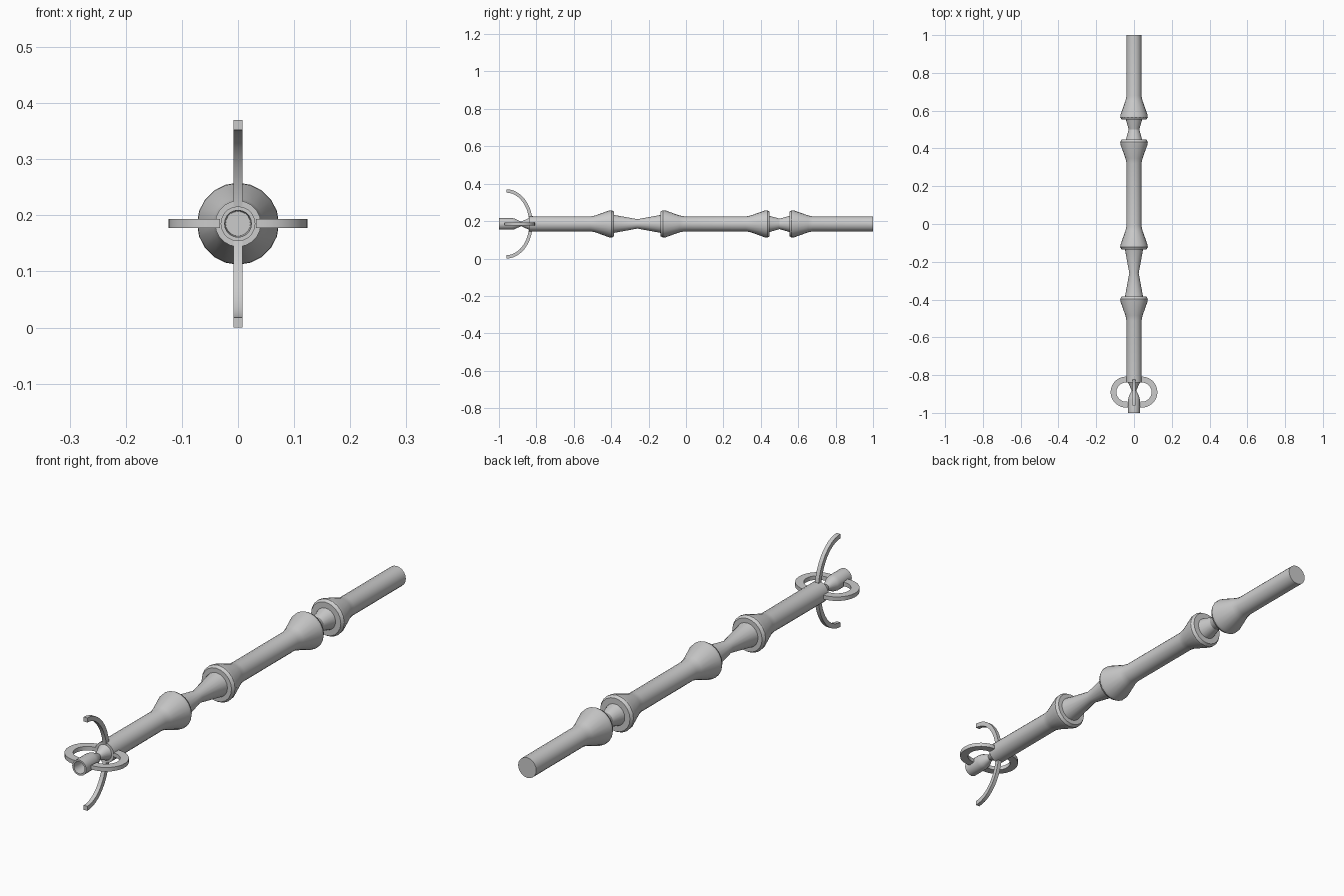
import bpy, bmesh, math

if "Cube" in bpy.data.objects:
    bpy.data.objects.remove(bpy.data.objects["Cube"])

AXIS_Z = 0.185
SIDES = 20


def finish(name, bm, angle):
    bmesh.ops.remove_doubles(bm, verts=bm.verts, dist=1e-5)
    bmesh.ops.recalc_face_normals(bm, faces=bm.faces)
    mesh = bpy.data.meshes.new(name)
    bm.to_mesh(mesh)
    bm.free()
    ob = bpy.data.objects.new(name, mesh)
    bpy.context.collection.objects.link(ob)
    bpy.ops.object.select_all(action='DESELECT')
    ob.select_set(True)
    bpy.context.view_layer.objects.active = ob
    bpy.ops.object.shade_smooth_by_angle(angle=math.radians(angle))
    return ob


def lathe(name, profile):
    """Revolve (y, radius) points around the long axis and cap both ends."""
    bm = bmesh.new()
    rings = []
    for y, r in profile:
        rings.append([bm.verts.new((r * math.cos(a), y, AXIS_Z + r * math.sin(a)))
                      for a in (2 * math.pi * i / SIDES for i in range(SIDES))])
    for a, b in zip(rings, rings[1:]):
        for i in range(SIDES):
            j = (i + 1) % SIDES
            bm.faces.new((a[i], a[j], b[j], b[i]))
    bm.faces.new(rings[0])
    bm.faces.new(rings[-1])
    return finish(name, bm, 30)


def arc_bar(name, corner, start, end, steps):
    """Sweep a four-cornered section; corner(angle, k) gives each point."""
    bm = bmesh.new()
    rings = []
    for s in range(steps + 1):
        a = math.radians(start + (end - start) * s / steps)
        rings.append([bm.verts.new(corner(a, k)) for k in range(4)])
    for p, q in zip(rings, rings[1:]):
        for i in range(4):
            j = (i + 1) % 4
            bm.faces.new((p[i], p[j], q[j], q[i]))
    bm.faces.new(rings[0])
    bm.faces.new(rings[-1])
    return finish(name, bm, 35)


def joint(y0, y1, collar, waist):
    """Flared knuckle, narrow waist, flared knuckle."""
    mid = (y0 + y1) / 2
    half = [(y0 - 0.125, 0.04), (y0 - 0.1, 0.045), (y0 - 0.025, 0.072),
            (y0 - 0.012, 0.073), (y0, 0.066), (y0, collar)]
    return half + [(mid, waist)] + [(2 * mid - y, r) for y, r in reversed(half)]


# Shaft with two knuckled joints, narrow neck and hollow nozzle
nozzle = [(-0.95, 0.022), (-1.0, 0.024), (-1.0, 0.031), (-0.93, 0.031),
          (-0.915, 0.028), (-0.882, 0.012), (-0.84, 0.031), (-0.84, 0.041)]
lathe("shaft", nozzle + joint(-0.385, -0.135, 0.048, 0.025)
      + joint(0.447, 0.553, 0.043, 0.028) + [(1.0, 0.04)])

W = 0.008
SECTION = [(0, -W), (1, -W), (1, W), (0, W)]

# Tall open prongs above and below the nozzle
def prong(a, k):
    t, w = SECTION[k]
    return (w, -0.96 + (0.122 + 0.018 * t) * math.cos(a),
            AXIS_Z + (0.167 + 0.018 * t) * math.sin(a))


arc_bar("upper_prong", prong, 5, 90, 12)
arc_bar("lower_prong", prong, -5, -90, 12)

# Curled side claws lying flat
for side, label in ((1, "right_claw"), (-1, "left_claw")):
    def claw(a, k, side=side):
        t, w = SECTION[k]
        r = 0.051 + 0.031 * t
        return (side * (0.042 + r * math.cos(a)), -0.89 + r * math.sin(a), AXIS_Z + w)
    arc_bar(label, claw, -97, 125, 18)
